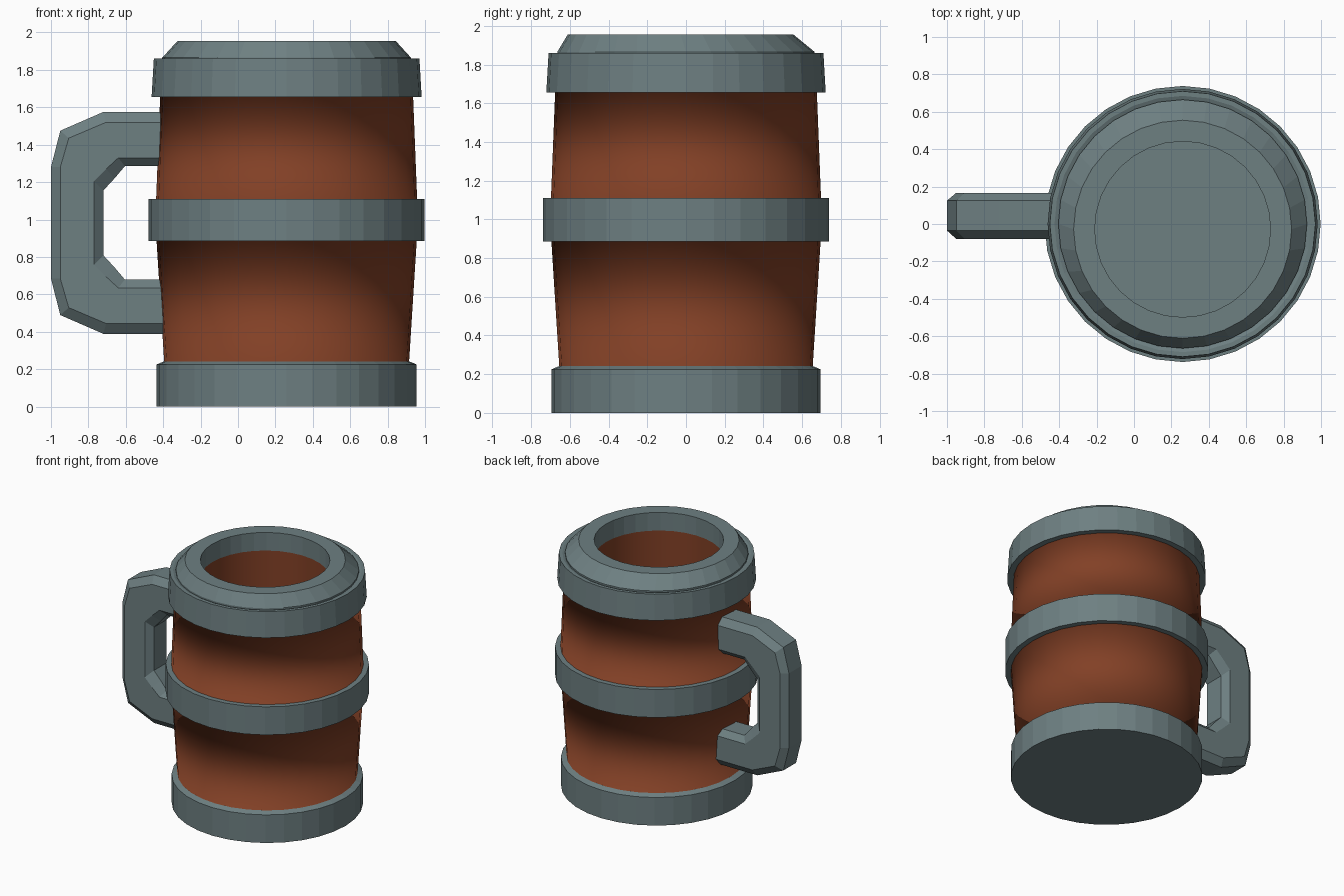
import bpy, bmesh, math

if "Cube" in bpy.data.objects:
    bpy.data.objects.remove(bpy.data.objects["Cube"])

SEG = 32
CX = 0.26  # mug axis


def material(name, rgb):
    m = bpy.data.materials.new(name)
    m.diffuse_color = (*rgb, 1)
    m.use_nodes = True
    m.node_tree.nodes["Principled BSDF"].inputs["Base Color"].default_value = m.diffuse_color
    return m


GREY = material("grey_metal", (0.155, 0.214, 0.222))
BROWN = material("brown_wood", (0.222, 0.051, 0.019))


def finish(bm, name, mat, smooth=False):
    me = bpy.data.meshes.new(name)
    bm.to_mesh(me)
    bm.free()
    me.materials.append(mat)
    for p in me.polygons:
        p.use_smooth = smooth
    ob = bpy.data.objects.new(name, me)
    bpy.context.collection.objects.link(ob)
    return ob


def lathe(name, profile, mat, smooth=False, closed=False):
    """Spin (radius, z[, y shift]) points; an upward profile faces outward."""
    bm = bmesh.new()
    rings = []
    for r, z, *dy in profile:
        dy = dy[0] if dy else 0
        angles = [2 * math.pi * i / SEG for i in range(SEG)] if r else [0]
        rings.append([bm.verts.new((CX + r * math.cos(a), r * math.sin(a) + dy, z))
                      for a in angles])
    pairs = list(zip(rings, rings[1:]))
    if closed:
        pairs.append((rings[-1], rings[0]))
    for a, b in pairs:
        if len(a) == 1 or len(b) == 1:
            bm.faces.new(b[::-1] if len(a) == 1 else a)
            continue
        for i in range(SEG):
            j = (i + 1) % SEG
            bm.faces.new((a[i], a[j], b[j], b[i]))
    if not smooth:
        loose = [v for v in bm.verts if not v.link_faces]
        bmesh.ops.delete(bm, geom=loose, context='VERTS')
    return finish(bm, name, mat, smooth)


# Base with small bevelled lip; its top is the floor inside the mug
lathe("base", [(0, 0), (0.695, 0), (0.695, 0.225), (0.655, 0.242), (0, 0.242)], GREY)


# Wooden walls, smooth, with small ledges buried in the bands
def wall(name, r0, z0, r1, z1):
    lathe(name, [(r0 + 0.012, z0), (r0, z0), (r1, z1), (r1 + 0.012, z1)], BROWN, smooth=True)


wall("lower_wall", 0.654, 0.228, 0.696, 0.893)
wall("upper_wall", 0.698, 1.102, 0.676, 1.663)
lathe("inner_wall", [(0.47, 1.81, -0.028), (0.47, 0.24, -0.028)], BROWN, smooth=True)

# Metal bands
lathe("middle_band", [(0.68, 0.885), (0.738, 0.885), (0.738, 1.11), (0.68, 1.11)],
      GREY, closed=True)
lathe("upper_band", [(0.66, 1.655), (0.722, 1.655), (0.71, 1.86), (0.685, 1.86), (0.66, 1.85)],
      GREY, closed=True)

# Sloped rim with the drinking hole, top set slightly to the front
lathe("rim", [(0.47, 1.81, -0.028), (0.665, 1.81), (0.665, 1.865),
              (0.583, 1.955, -0.028), (0.47, 1.955, -0.028)], GREY, closed=True)

# Handle: octagonal section swept round a C, mirrored about its middle height
MID = 0.982
outer = [(-0.38, 1.575), (-0.72, 1.575), (-0.95, 1.475), (-1.0, 1.28)]
outer_face = [(-0.38, 1.52), (-0.705, 1.52), (-0.905, 1.435), (-0.95, 1.28)]
inner_face = [(-0.38, 1.33), (-0.64, 1.33), (-0.705, 1.27), (-0.77, 1.205)]
inner = [(-0.38, 1.285), (-0.605, 1.285), (-0.66, 1.22), (-0.72, 1.155)]
section = [(outer, -0.035), (outer_face, -0.08), (inner_face, -0.08), (inner, -0.035),
           (inner, 0.125), (inner_face, 0.167), (outer_face, 0.167), (outer, 0.125)]
bm = bmesh.new()
lines = []
for path, y in section:
    full = path + [(x, 2 * MID - z) for x, z in reversed(path)]
    lines.append([bm.verts.new((x, y, z)) for x, z in full])
for k in range(8):
    a, b = lines[k], lines[(k + 1) % 8]
    for i in range(7):
        bm.faces.new((a[i], a[i + 1], b[i + 1], b[i]))
for end in (0, -1):
    bm.faces.new([ln[end] for ln in lines])
bmesh.ops.recalc_face_normals(bm, faces=bm.faces)
finish(bm, "handle", GREY)
